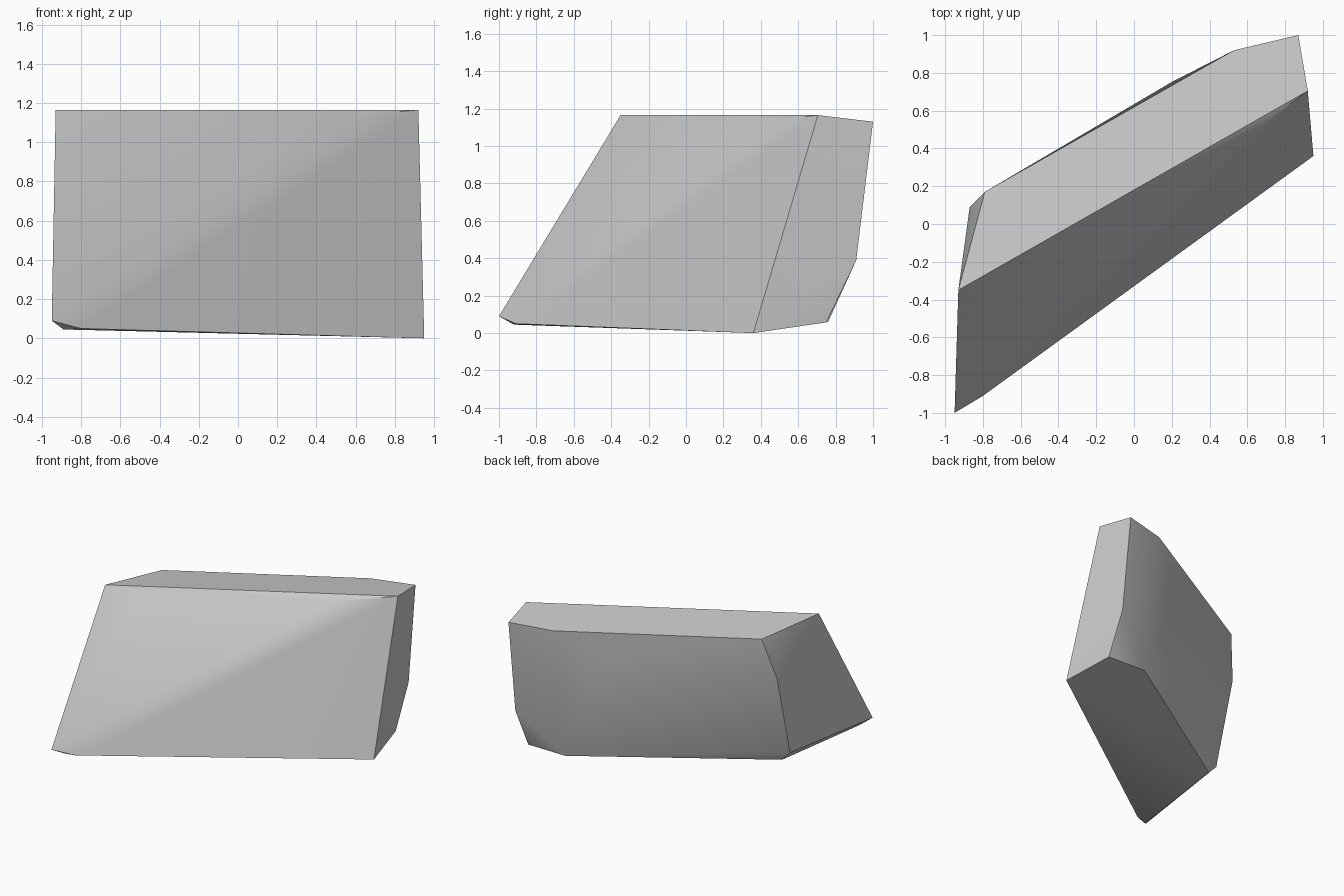
import bpy, bmesh, math

cube = bpy.data.objects.get("Cube")
if cube:
    bpy.data.objects.remove(cube, do_unlink=True)

# One stone colour
stone = bpy.data.materials.new("grey_stone")
stone.use_nodes = True
grey = (0.6, 0.6, 0.6, 1)
stone.diffuse_color = grey
stone.node_tree.nodes["Principled BSDF"].inputs["Base Color"].default_value = grey

# Corners of the leaning slab, grouped by where they sit
top_rim = [(-.93, -.35, 1.165), (.92, .705, 1.165), (.87, 1, 1.13),
           (.53, .92, 1.122), (-.79, .17, 1.122)]
front_bevel = [(.54, .42, 1.13), (-.68, -.24, 1.14)]
back_bulge = [(-.87, .09, .79), (.2, .752, .9), (.872, .91, .388)]
base_rim = [(-.95, -1, .09), (-.8, -.91, .05), (-.89, -.92, .045),
            (.95, .36, 0), (.87, .75, .057), (.536, .76, .06),
            (-.79, -.086, .06), (-.86, -.085, .135)]

# Wrap the corners in a convex rock surface
bm = bmesh.new()
for point in top_rim + front_bevel + back_bulge + base_rim:
    bm.verts.new(point)
hull = bmesh.ops.convex_hull(bm, input=bm.verts)
loose = [v for v in bm.verts if not v.link_faces]
bmesh.ops.delete(bm, geom=loose, context="VERTS")
bmesh.ops.dissolve_limit(bm, angle_limit=math.radians(0.8),
                         verts=bm.verts, edges=bm.edges)
bmesh.ops.recalc_face_normals(bm, faces=bm.faces)

mesh = bpy.data.meshes.new("rock_slab")
bm.to_mesh(mesh)
bm.free()
mesh.materials.append(stone)
rock = bpy.data.objects.new("rock_slab", mesh)
bpy.context.collection.objects.link(rock)

# Soft facets, crisp rims
bpy.ops.object.select_all(action="DESELECT")
rock.select_set(True)
bpy.context.view_layer.objects.active = rock
bpy.ops.object.shade_smooth_by_angle(angle=math.radians(30))
